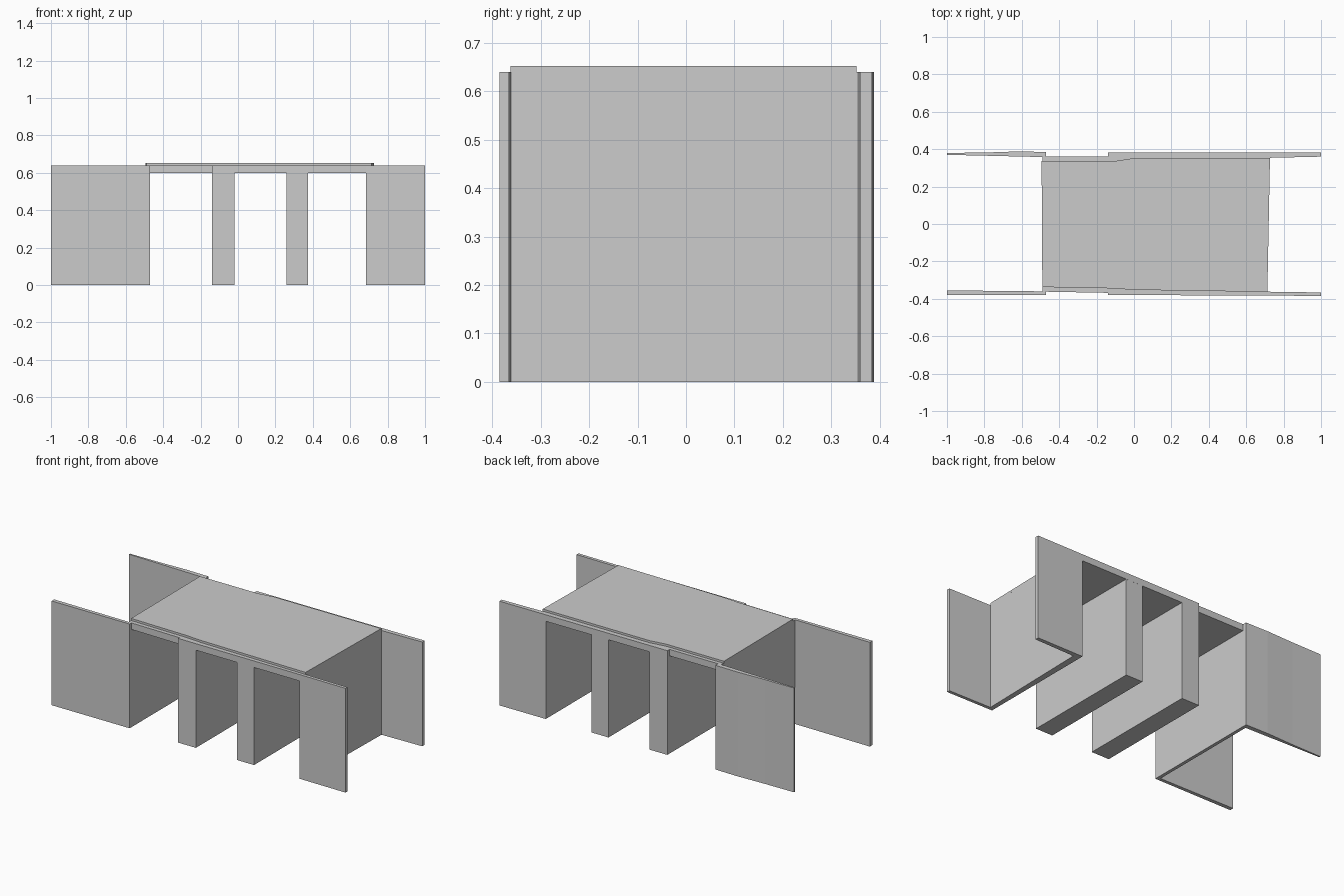
import bpy, bmesh

if "Cube" in bpy.data.objects:
    bpy.data.objects.remove(bpy.data.objects["Cube"])

TOP, SOFFIT, DECK = 0.64, 0.60, 0.653


def prism(name, plan, z0, z1):
    """Extrude a plan outline (x, y) vertically between two heights."""
    bm = bmesh.new()
    face = bm.faces.new([bm.verts.new((x, y, z0)) for x, y in plan])
    ext = bmesh.ops.extrude_face_region(bm, geom=[face])
    verts = [g for g in ext["geom"] if isinstance(g, bmesh.types.BMVert)]
    bmesh.ops.translate(bm, verts=verts, vec=(0, 0, z1 - z0))
    bmesh.ops.recalc_face_normals(bm, faces=bm.faces[:])
    mesh = bpy.data.meshes.new(name)
    bm.to_mesh(mesh)
    bm.free()
    obj = bpy.data.objects.new(name, mesh)
    bpy.context.collection.objects.link(obj)
    return obj


# Abutment walls with their slightly irregular wing walls (C-shaped plans)
prism("left_abutment", [
    (-1, -0.38), (-0.47, -0.38), (-0.47, 0.385), (-0.62, 0.388), (-0.8, 0.382),
    (-1, 0.38), (-1, 0.37), (-0.49, 0.358), (-0.49, -0.36), (-1, -0.355)], 0, TOP)
prism("right_abutment", [
    (1, -0.385), (0.685, -0.382), (0.685, 0.382), (1, 0.383),
    (1, 0.36), (0.727, 0.354), (0.713, -0.362), (1, -0.366)], 0, TOP)

# Solid piers running the full width
for name, x0, x1 in (("left_pier", -0.14, -0.02), ("right_pier", 0.26, 0.375)):
    prism(name, [(x0, -0.38), (x1, -0.38), (x1, 0.381), (x0, 0.381)], 0, SOFFIT)

# Span slab, recessed over the left bay
prism("span_slab", [
    (-0.47, -0.362), (-0.14, -0.368), (-0.14, -0.38), (0.685, -0.382),
    (0.685, 0.382), (-0.14, 0.381), (-0.14, 0.36), (-0.47, 0.36)], SOFFIT, TOP)

# Thin road deck on top
prism("road_deck", [
    (-0.49, -0.337), (-0.12, -0.344), (0, -0.352), (0.713, -0.363),
    (0.727, 0.352), (0, 0.352), (-0.1, 0.337), (-0.494, 0.337)], TOP, DECK)
